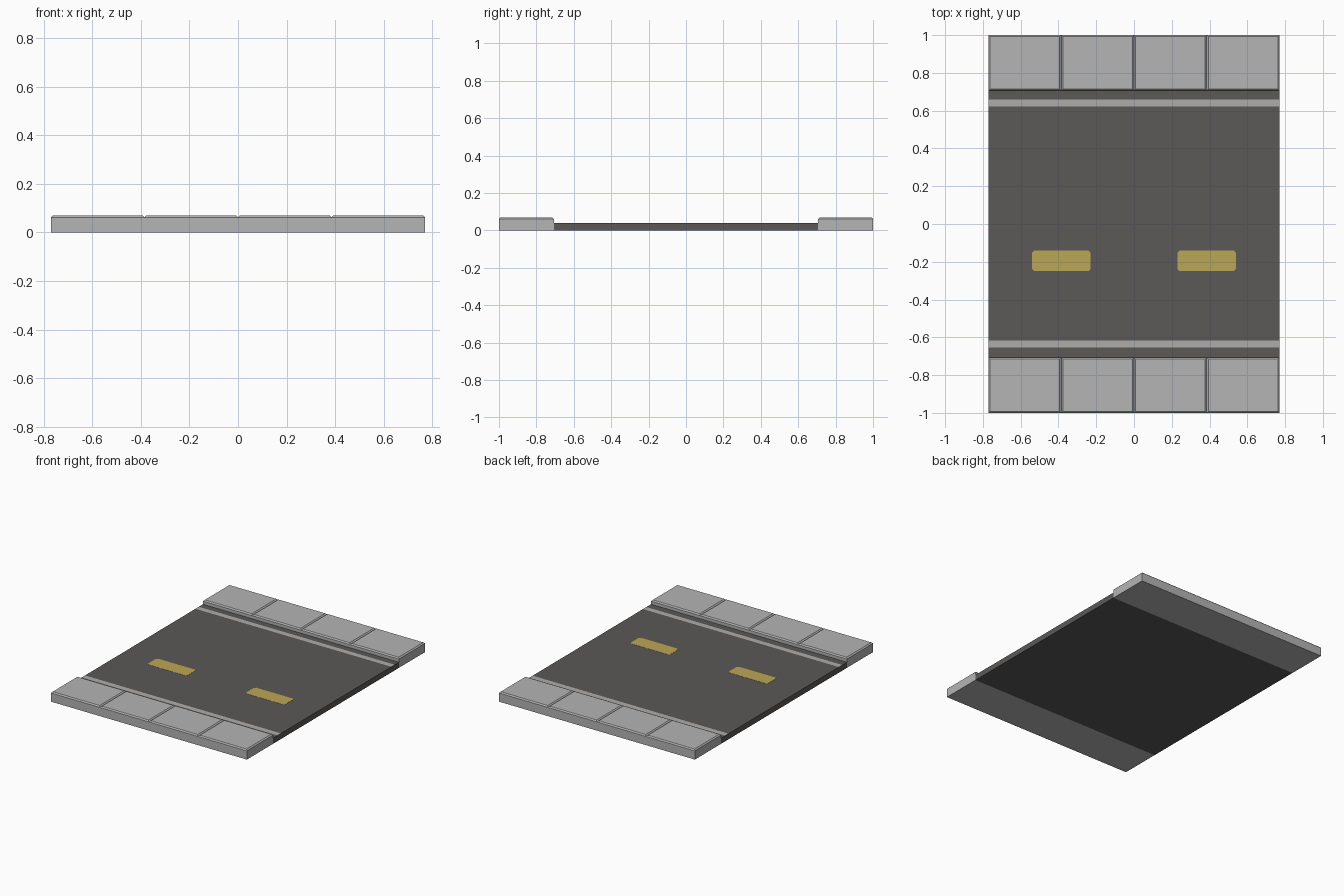
import bpy, bmesh
from mathutils import Matrix

if "Cube" in bpy.data.objects:
    bpy.data.objects.remove(bpy.data.objects["Cube"])

HALF_X = 0.77     # half length along the road
KERB_Y = 0.707    # inner edge of the pavements
ROAD_Z = 0.04


def material(name, rgb):
    m = bpy.data.materials.new(name)
    m.diffuse_color = (*rgb, 1.0)
    m.use_nodes = True
    m.node_tree.nodes["Principled BSDF"].inputs["Base Color"].default_value = m.diffuse_color
    return m


CONCRETE = material("concrete_grey", (0.46, 0.46, 0.46))
ASPHALT = material("asphalt_dark_grey", (0.105, 0.10, 0.095))
WHITE = material("line_pale_grey", (0.42, 0.415, 0.405))
YELLOW = material("lane_yellow", (0.50, 0.385, 0.09))


def box(bm, x0, x1, y0, y1, z0, z1):
    mat = (Matrix.Translation(((x0 + x1) / 2, (y0 + y1) / 2, (z0 + z1) / 2))
           @ Matrix.Diagonal((x1 - x0, y1 - y0, z1 - z0, 1)))
    bmesh.ops.create_cube(bm, size=1, matrix=mat)


def cut(bm, axis, pos):
    co, no = [0, 0, 0], [0, 0, 0]
    co[axis], no[axis] = pos, 1
    bmesh.ops.bisect_plane(bm, geom=bm.verts[:] + bm.edges[:] + bm.faces[:],
                           plane_co=co, plane_no=no)
    bm.normal_update()


def top_faces(bm):
    bm.normal_update()
    return [f for f in bm.faces if f.normal.z > 0.9]


def finish(bm, name, *mats):
    me = bpy.data.meshes.new(name)
    bm.to_mesh(me)
    bm.free()
    for m in mats:
        me.materials.append(m)
    ob = bpy.data.objects.new(name, me)
    bpy.context.collection.objects.link(ob)
    return ob


# Pavements: slab cut into four tiles, each with a small raised chamfer
for name, y0, y1 in (("front_pavement", -1, -KERB_Y), ("back_pavement", KERB_Y, 1)):
    bm = bmesh.new()
    box(bm, -HALF_X, HALF_X, y0, y1, 0, 0.062)
    for x in (-HALF_X / 2, 0, HALF_X / 2):
        cut(bm, 0, x)
    bmesh.ops.inset_individual(bm, faces=top_faces(bm), thickness=0.012, depth=0.008)
    finish(bm, name, CONCRETE)

# Road bed with the edge lines cut into its top
STRIPES = ((-0.655, -0.617), (0.622, 0.66))
bm = bmesh.new()
box(bm, -HALF_X, HALF_X, -KERB_Y, KERB_Y, 0, ROAD_Z)
for stripe in STRIPES:
    for y in stripe:
        cut(bm, 1, y)
for f in top_faces(bm):
    y = f.calc_center_median().y
    f.material_index = int(any(a < y < b for a, b in STRIPES))
finish(bm, "road", ASPHALT, WHITE)

# Lane dashes: thin plates with clipped corners
for name, cx in (("left_lane_dash", -0.385), ("right_lane_dash", 0.385)):
    bm = bmesh.new()
    box(bm, cx - 0.155, cx + 0.155, -0.25, -0.14, ROAD_Z - 0.002, ROAD_Z + 0.001)
    upright = [e for e in bm.edges if abs(e.verts[0].co.z - e.verts[1].co.z) > 0.001]
    bmesh.ops.bevel(bm, geom=upright, offset=0.012, segments=1, affect='EDGES')
    finish(bm, name, YELLOW)
